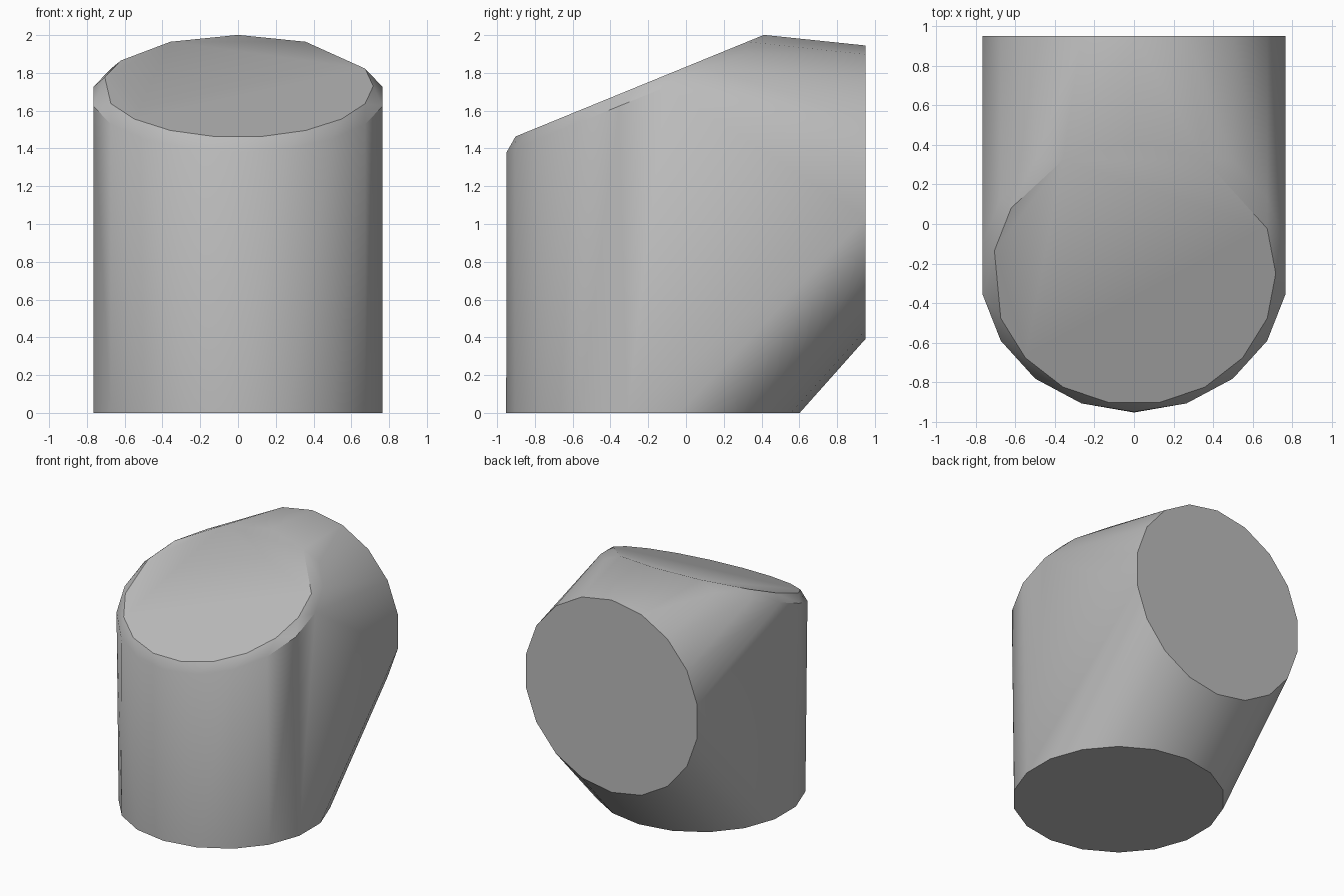
import bpy, bmesh
from math import radians, cos, sin, atan
from mathutils import Matrix, Vector

cube = bpy.data.objects.get("Cube")
if cube:
    bpy.data.objects.remove(cube, do_unlink=True)

grey = bpy.data.materials.new("plain grey")
grey.use_nodes = True
colour = (0.5, 0.5, 0.5, 1)
grey.diffuse_color = colour
grey.node_tree.nodes["Principled BSDF"].inputs["Base Color"].default_value = colour

RADIUS = 0.777
TILT = atan(0.409)
even = range(10, 370, 20)


def ring(bm, centre, radius, tilt, angles):
    """Add the corners of a disc turned about the x axis."""
    turn = Matrix.Rotation(tilt, 3, "X")
    for a in angles:
        p = Vector((cos(radians(a)), sin(radians(a)), 0)) * radius
        bm.verts.new(turn @ p + Vector(centre))


bm = bmesh.new()
# Bottom opening and back opening
ring(bm, (0, -0.175, 0), RADIUS, 0, even)
ring(bm, (0, 0.95, 1.168), RADIUS, radians(90), even)
# Slanted shoulder and the smaller slanted cap above it
ring(bm, (0, -0.23, 1.675), RADIUS, TILT, even)
cap_angles = [0, 20, 60, 90, 120, 150, 170, *range(200, 360, 20)]
ring(bm, (0, -0.25, 1.73), 0.716, TILT, cap_angles)

# Wrap all the discs in one skin
hull = bmesh.ops.convex_hull(bm, input=bm.verts)
spare = {v for v in hull["geom_interior"] + hull["geom_unused"]
         if isinstance(v, bmesh.types.BMVert)}
bmesh.ops.delete(bm, geom=list(spare), context="VERTS")
bmesh.ops.dissolve_limit(bm, angle_limit=radians(0.5), verts=bm.verts, edges=bm.edges)
bmesh.ops.recalc_face_normals(bm, faces=bm.faces)

mesh = bpy.data.meshes.new("elbow_body")
bm.to_mesh(mesh)
bm.free()
mesh.materials.append(grey)
body = bpy.data.objects.new("elbow_body", mesh)
bpy.context.collection.objects.link(body)

bpy.ops.object.select_all(action="DESELECT")
body.select_set(True)
bpy.context.view_layer.objects.active = body
bpy.ops.object.shade_smooth_by_angle(angle=radians(30))
